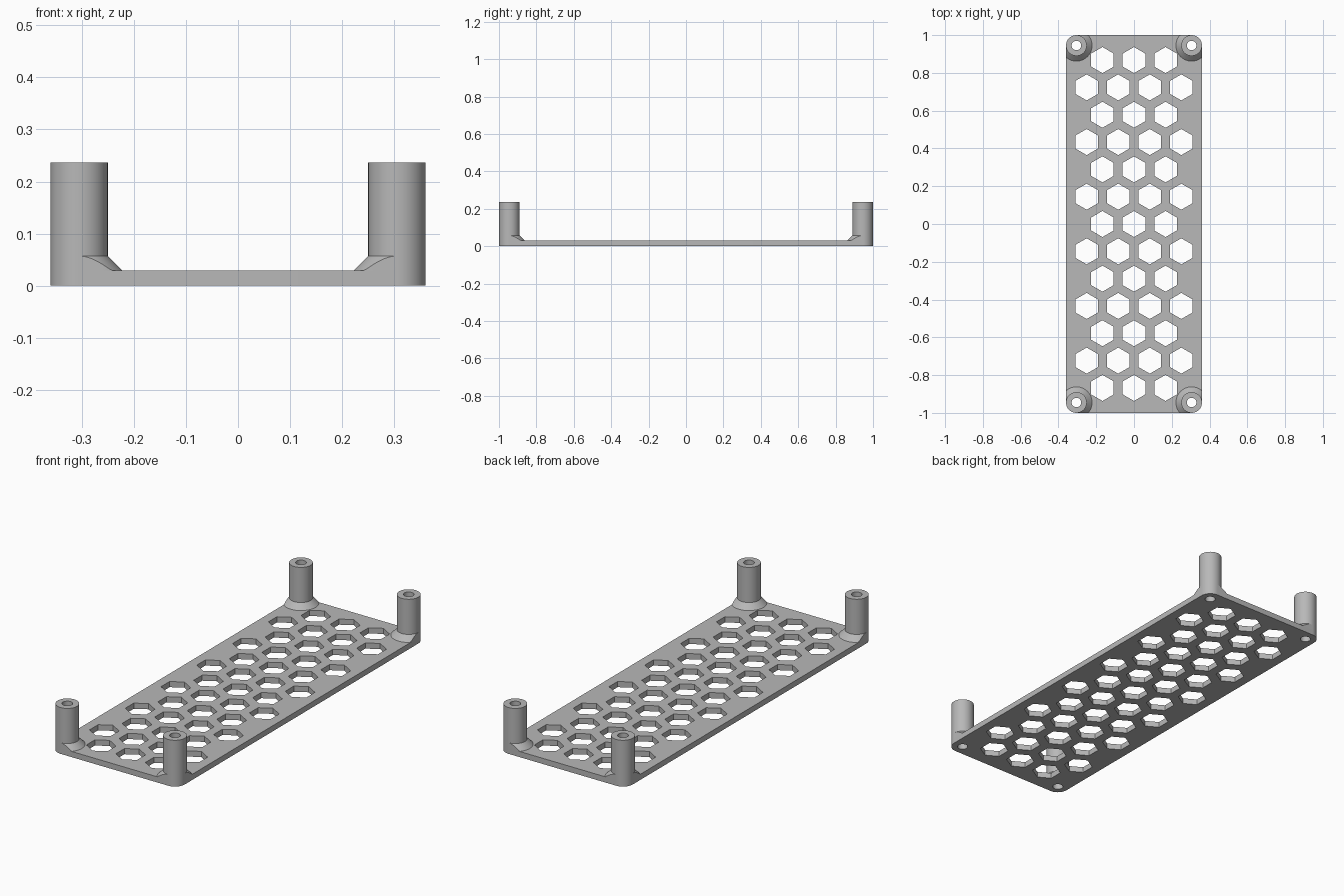
import bpy, bmesh
from math import cos, sin, pi, radians

cube = bpy.data.objects.get("Cube")
if cube:
    bpy.data.objects.remove(cube)

HALF_X, HALF_Y, THICK = 0.36, 1.0, 0.029
POST_R, HOLE_R, FLARE_R, POST_TOP = 0.055, 0.025, 0.083, 0.237
CX, CY = HALF_X - POST_R, HALF_Y - POST_R
PITCH, HEX_R = 0.167, 0.069
SEGS = 64
CORNERS = [(1, 1), (-1, 1), (-1, -1), (1, -1)]

grey = bpy.data.materials.new("mid grey")
grey.use_nodes = True
grey.diffuse_color = (0.48, 0.48, 0.48, 1)
grey.node_tree.nodes["Principled BSDF"].inputs["Base Color"].default_value = (0.48, 0.48, 0.48, 1)


def finish(name, bm):
    """Turn a bmesh into a shaded object."""
    bmesh.ops.remove_doubles(bm, verts=bm.verts, dist=1e-5)
    bmesh.ops.recalc_face_normals(bm, faces=bm.faces)
    mesh = bpy.data.meshes.new(name)
    bm.to_mesh(mesh)
    bm.free()
    mesh.materials.clear()
    mesh.materials.append(grey)
    ob = bpy.data.objects.new(name, mesh)
    bpy.context.collection.objects.link(ob)
    bpy.ops.object.select_all(action="DESELECT")
    bpy.context.view_layer.objects.active = ob
    ob.select_set(True)
    bpy.ops.object.shade_smooth_by_angle(angle=radians(30))
    return ob


def ring(x, y, r, n, start=0.0):
    return [(x + r * cos(start + 2 * pi * i / n), y + r * sin(start + 2 * pi * i / n))
            for i in range(n)]


# Base plate: rounded outline with hexagonal vents and screw holes
quarter = SEGS // 4
outline = [(sx * CX + POST_R * cos((k + i / quarter) * pi / 2),
            sy * CY + POST_R * sin((k + i / quarter) * pi / 2))
           for k, (sx, sy) in enumerate(CORNERS) for i in range(quarter + 1)]
loops = [outline] + [ring(sx * CX, sy * CY, HOLE_R, SEGS) for sx, sy in CORNERS]
for row in range(-6, 7):
    count = 4 if row % 2 else 3
    for col in range(count):
        x = (col - (count - 1) / 2) * PITCH
        loops.append(ring(x, row * PITCH * sin(pi / 3), HEX_R, 6, pi / 2))

curve = bpy.data.curves.new("plate_profile", "CURVE")
curve.dimensions = "2D"
curve.fill_mode = "BOTH"
curve.extrude = THICK / 2
for loop in loops:
    spline = curve.splines.new("POLY")
    spline.points.add(len(loop) - 1)
    for point, (x, y) in zip(spline.points, loop):
        point.co = (x, y, 0, 1)
    spline.use_cyclic_u = True
profile = bpy.data.objects.new("plate_profile", curve)
bpy.context.collection.objects.link(profile)
bpy.context.view_layer.update()
solid = profile.evaluated_get(bpy.context.evaluated_depsgraph_get())
bm = bmesh.new()
bm.from_mesh(solid.to_mesh())
solid.to_mesh_clear()
bpy.data.objects.remove(profile)
bmesh.ops.translate(bm, verts=bm.verts, vec=(0, 0, THICK / 2))
finish("base_plate", bm)


# Corner posts: hollow tubes with a flared foot trimmed at the plate edge
def foot_radius(c, s):
    """Reach of the foot in a direction, where positive c, s point off the plate."""
    if c > -1e-6 and s > -1e-6:
        return POST_R
    return min(FLARE_R, POST_R / max(c, s, 1e-6))


def post(name, sx, sy):
    bm = bmesh.new()
    columns = []
    for i in range(SEGS):
        c, s = cos(2 * pi * i / SEGS), sin(2 * pi * i / SEGS)
        d = foot_radius(c, s)
        section = [(HOLE_R, THICK), (HOLE_R, POST_TOP), (POST_R, POST_TOP),
                   (POST_R, THICK + FLARE_R - POST_R),
                   (d, THICK + FLARE_R - d), (d, THICK)]
        columns.append([bm.verts.new((sx * (CX + r * c), sy * (CY + r * s), z))
                        for r, z in section])
    for i, a in enumerate(columns):
        b = columns[(i + 1) % SEGS]
        for j in range(len(a) - 1):
            bm.faces.new((a[j], b[j], b[j + 1], a[j + 1]))
    finish(name, bm)


for sx, sy in CORNERS:
    post(("back" if sy > 0 else "front") + ("_left" if sx > 0 else "_right") + "_post", sx, sy)
